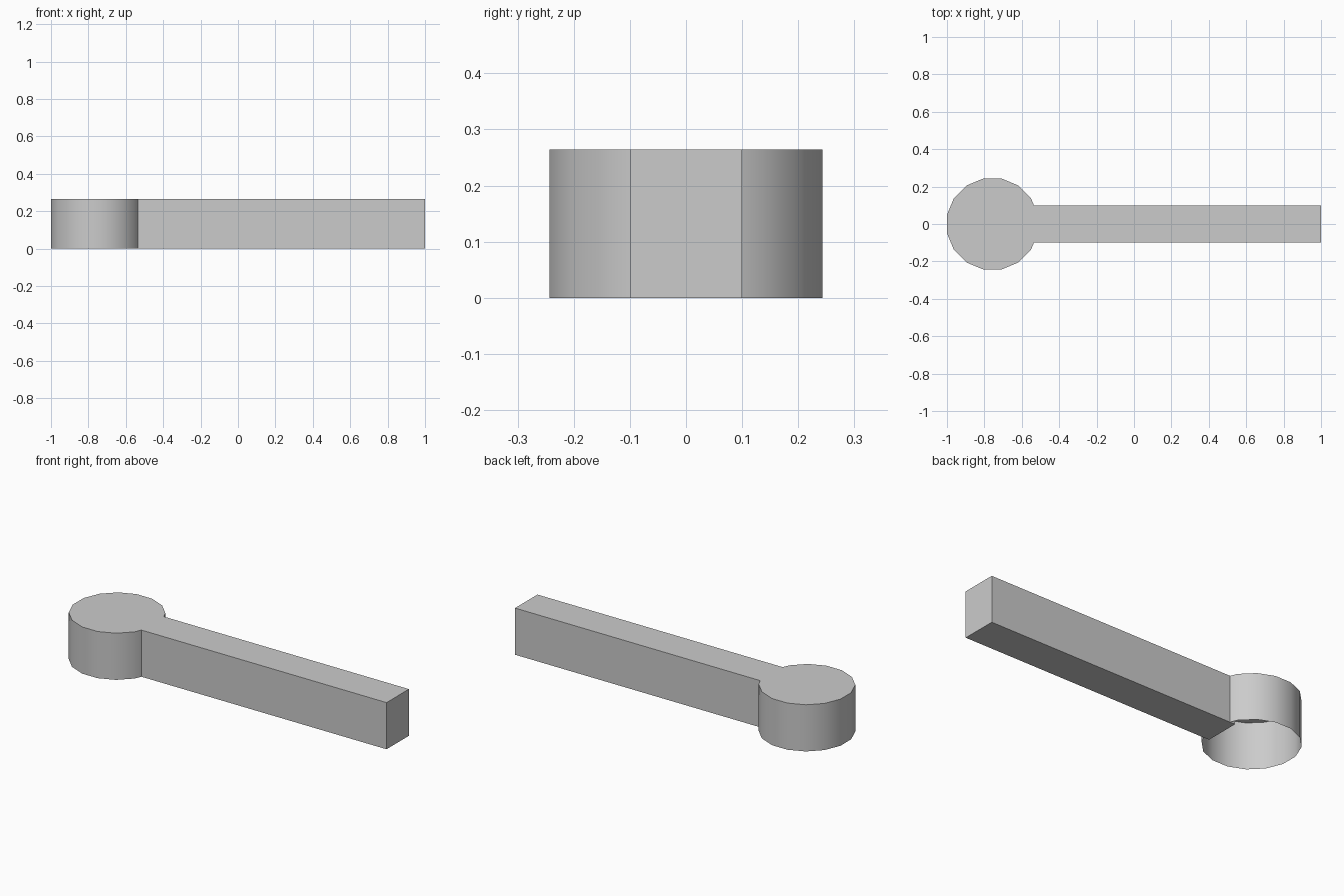
import bpy, bmesh
from math import pi, radians
from mathutils import Matrix

cube = bpy.data.objects.get("Cube")
if cube:
    bpy.data.objects.remove(cube, do_unlink=True)

HEIGHT = 0.264
HUB_X, HUB_RADIUS, HUB_SIDES = -0.757, 0.248, 16
BAR_START, BAR_END, BAR_WIDTH = -0.567, 1.0, 0.2

grey = bpy.data.materials.new("light_grey")
grey.use_nodes = True
colour = (0.6, 0.6, 0.6, 1)
grey.diffuse_color = colour
grey.node_tree.nodes["Principled BSDF"].inputs["Base Color"].default_value = colour


def make_part(name, bm):
    bmesh.ops.recalc_face_normals(bm, faces=bm.faces)
    mesh = bpy.data.meshes.new(name)
    bm.to_mesh(mesh)
    bm.free()
    mesh.materials.append(grey)
    part = bpy.data.objects.new(name, mesh)
    bpy.context.collection.objects.link(part)
    return part


# Round hub: capped on top, open and hollow underneath
bm = bmesh.new()
placement = Matrix.Translation((HUB_X, 0, HEIGHT / 2)) @ Matrix.Rotation(pi / HUB_SIDES, 4, "Z")
bmesh.ops.create_cone(bm, cap_ends=True, segments=HUB_SIDES, radius1=HUB_RADIUS,
                      radius2=HUB_RADIUS, depth=HEIGHT, matrix=placement)
bm.normal_update()
underside = [f for f in bm.faces if f.normal.z < -0.9]
bmesh.ops.delete(bm, geom=underside, context="FACES_ONLY")
hub = make_part("round_hub", bm)
bpy.ops.object.select_all(action="DESELECT")
hub.select_set(True)
bpy.context.view_layer.objects.active = hub
bpy.ops.object.shade_smooth_by_angle(angle=radians(30))

# Straight bar: its inner end pokes slightly into the hub
bm = bmesh.new()
centre = ((BAR_START + BAR_END) / 2, 0, HEIGHT / 2)
size = (BAR_END - BAR_START, BAR_WIDTH, HEIGHT)
bmesh.ops.create_cube(bm, size=1, matrix=Matrix.LocRotScale(centre, None, size))
make_part("straight_bar", bm)
